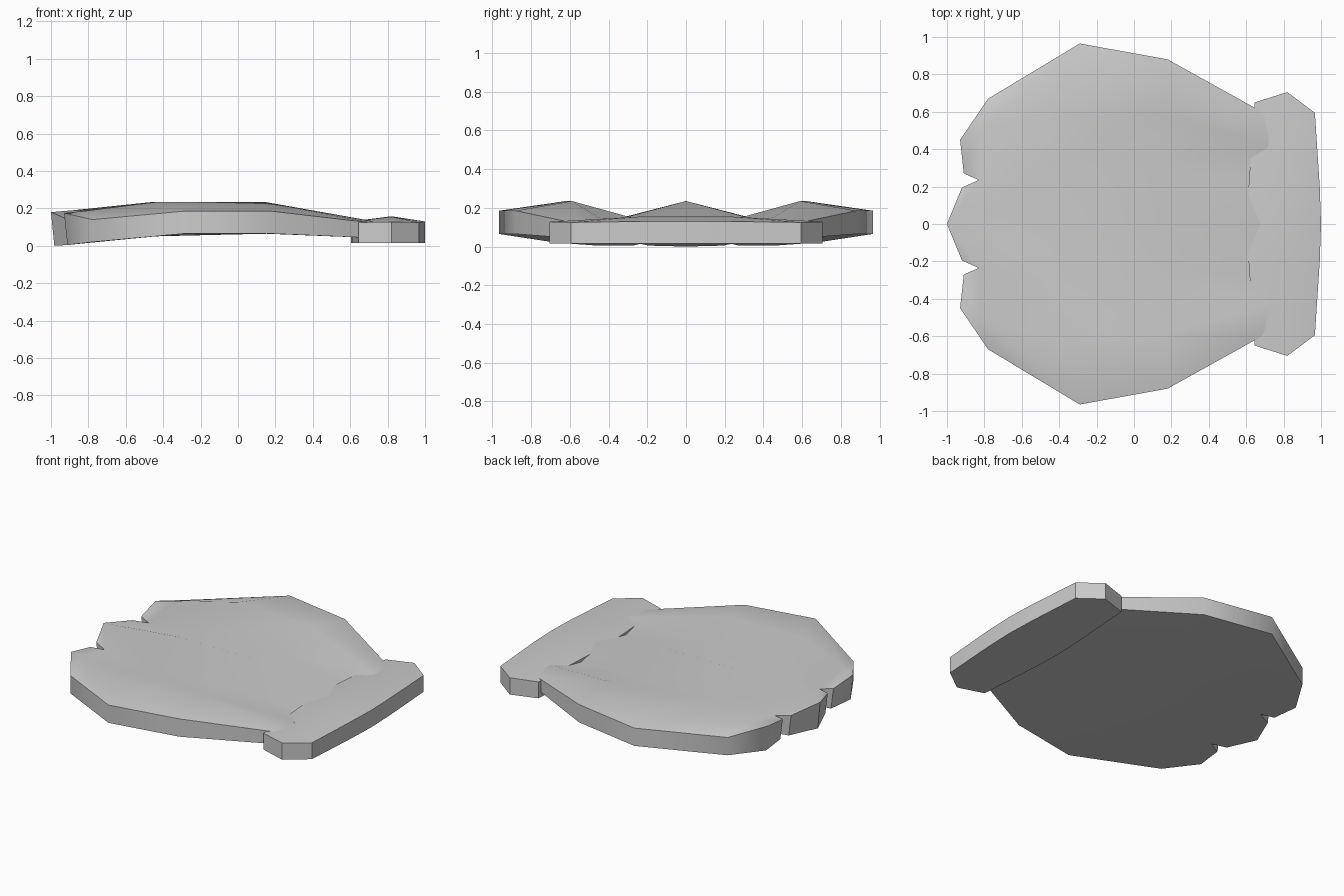
import bpy, bmesh, math

if "Cube" in bpy.data.objects:
    bpy.data.objects.remove(bpy.data.objects["Cube"])

grey = bpy.data.materials.new("shell grey")
grey.diffuse_color = (0.6, 0.6, 0.6, 1)
grey.use_nodes = True
grey.node_tree.nodes["Principled BSDF"].inputs["Base Color"].default_value = grey.diffuse_color


def interp(x, pts):
    for (x0, z0), (x1, z1) in zip(pts, pts[1:]):
        if x <= x1:
            return z0 + (z1 - z0) * max(0, x - x0) / (x1 - x0)
    return pts[-1][1]


def mirrored_slab(name, strips, bottom, front_lean=0.0):
    """Skin strips between point columns, mirror over y, thicken down to bottom(x)."""
    bm = bmesh.new()
    for s in (1, -1):
        for a, b in strips:
            va = [bm.verts.new((x, s * y, z)) for x, y, z in a]
            vb = [bm.verts.new((x, s * y, z)) for x, y, z in b]
            for i in range(len(a) - 1):
                bm.faces.new((va[i], va[i + 1], vb[i + 1], vb[i]))
    bmesh.ops.remove_doubles(bm, verts=bm.verts, dist=0.0005)
    ext = bmesh.ops.extrude_face_region(bm, geom=bm.faces[:], use_keep_orig=True)
    for v in ext["geom"]:
        if isinstance(v, bmesh.types.BMVert):
            v.co.z = bottom(v.co.x)
            if v.co.x < -0.8:
                v.co.x += front_lean
    bmesh.ops.recalc_face_normals(bm, faces=bm.faces)
    me = bpy.data.meshes.new(name)
    bm.to_mesh(me)
    bm.free()
    ob = bpy.data.objects.new(name, me)
    bpy.context.collection.objects.link(ob)
    me.materials.append(grey)
    bpy.ops.object.select_all(action="DESELECT")
    ob.select_set(True)
    bpy.context.view_layer.objects.active = ob
    bpy.ops.object.shade_smooth_by_angle(angle=math.radians(42))
    return ob


# Three-lobed body: columns run from the rounded tip to the hinge
valley = [(-0.83, 0.235, 0.135), (-0.45, 0.31, 0.155), (0.15, 0.30, 0.155), (0.72, 0.225, 0.10)]
mid_ridge = [(-1.0, 0, 0.18), (-0.88, 0, 0.19), (-0.45, 0, 0.235), (0.14, 0, 0.235), (0.72, 0, 0.132)]
mid_side = [(-0.92, 0.195, 0.145)] + valley
outer_side = [(-0.91, 0.27, 0.145)] + valley
outer_ridge = [(-0.93, 0.45, 0.175), (-0.83, 0.49, 0.185), (-0.43, 0.62, 0.235),
               (0.14, 0.59, 0.235), (0.72, 0.42, 0.132)]
rim = [(-0.93, 0.45, 0.175), (-0.78, 0.67, 0.14), (-0.29, 0.965, 0.185),
       (0.18, 0.88, 0.185), (0.72, 0.58, 0.122)]
under = [(-1, 0), (-0.92, 0.005), (-0.78, 0.02), (-0.29, 0.065), (0.18, 0.065), (0.72, 0.042)]
mirrored_slab("lobed_shell",
              [(mid_ridge, mid_side), (outer_side, outer_ridge), (outer_ridge, rim)],
              lambda x: interp(x, under), 0.018)

# Hinge bar across the narrow end
centre = [(0.605, 0, 0.13), (0.82, 0, 0.158), (1.0, 0, 0.13)]
inner = [(0.613, 0.2, 0.13), (0.82, 0.23, 0.155), (0.993, 0.2, 0.13)]
end = [(0.645, 0.65, 0.125), (0.82, 0.705, 0.128), (0.967, 0.595, 0.125)]
mirrored_slab("hinge_bar", [(centre, inner), (inner, end)], lambda x: 0.015)
